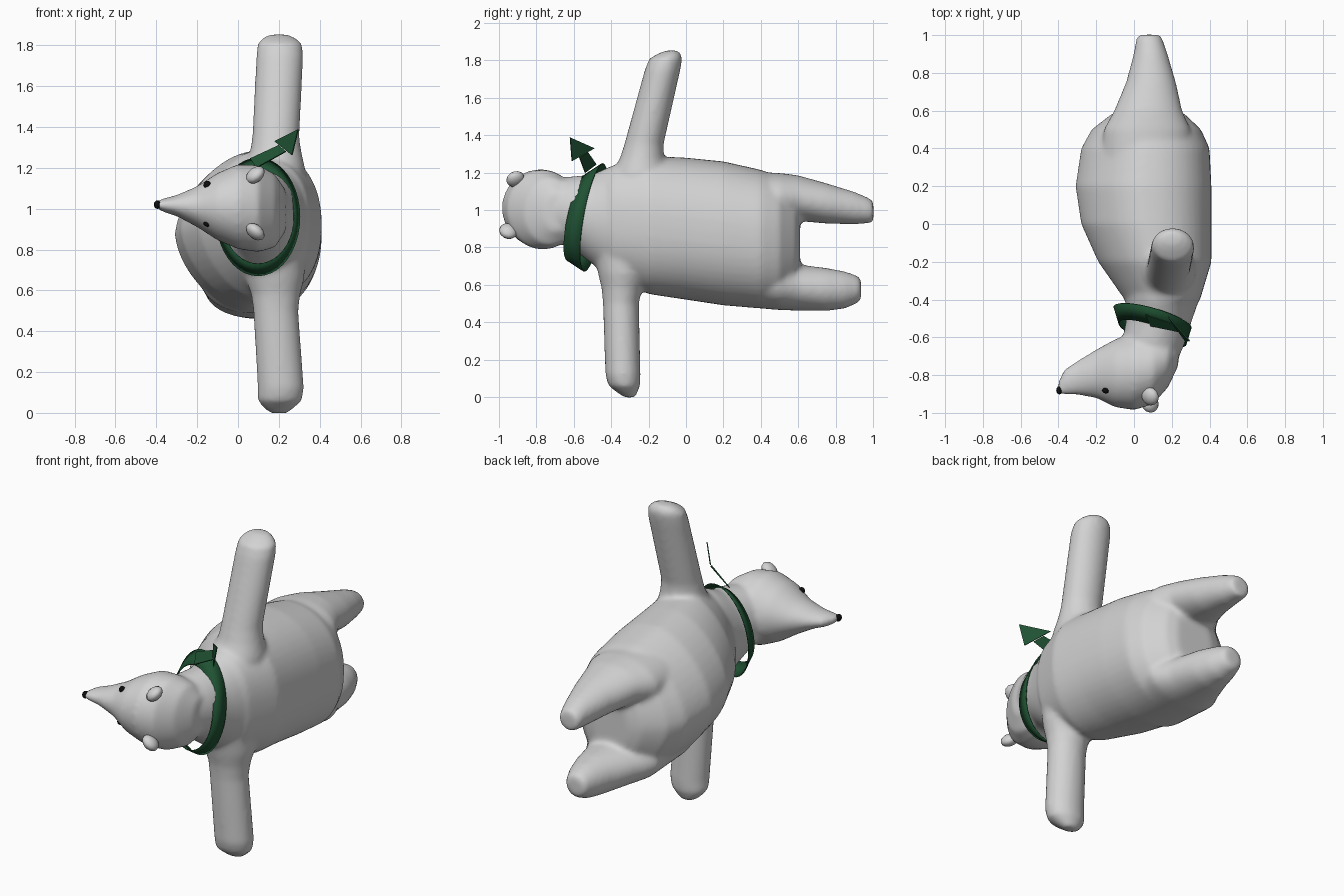
import bpy, bmesh, math
from mathutils import Vector


def material(name, rgb):
    m = bpy.data.materials.new(name)
    m.diffuse_color = (*rgb, 1)
    return m


GREY = material("fur grey", (0.65, 0.65, 0.65))
GREEN = material("scarf green", (0.014, 0.085, 0.033))
BLACK = material("black", (0.004, 0.004, 0.004))


def finish(name, bm, mat, smooth=True):
    bmesh.ops.recalc_face_normals(bm, faces=bm.faces)
    me = bpy.data.meshes.new(name)
    bm.to_mesh(me)
    bm.free()
    me.materials.append(mat)
    for p in me.polygons:
        p.use_smooth = smooth
    ob = bpy.data.objects.new(name, me)
    bpy.context.collection.objects.link(ob)
    return ob


def power(v, e):
    return math.copysign(abs(v) ** (2 / e), v)


def loft(bm, axis, sections, belly=2.0, back=2.0, n=48):
    """Skin superellipses; each section is (position on axis, centre1, radius1, centre2, radius2)."""
    others = [i for i in range(3) if i != axis]
    rings = []
    for t, c1, r1, c2, r2 in sections:
        ring = []
        for k in range(n):
            a = 2 * math.pi * k / n
            e = back if math.cos(a) > 0 else belly
            p = Vector()
            p[axis] = t
            p[others[0]] = c1 + r1 * power(math.cos(a), e)
            p[others[1]] = c2 + r2 * power(math.sin(a), e)
            ring.append(bm.verts.new(p))
        rings.append(ring)
    for a, b in zip(rings, rings[1:]):
        for k in range(n):
            j = (k + 1) % n
            bm.faces.new((a[k], a[j], b[j], b[k]))
    bm.faces.new(rings[0])
    bm.faces.new(rings[-1])


def apply(ob, kind, **settings):
    mod = ob.modifiers.new(kind.lower(), kind)
    for k, v in settings.items():
        setattr(mod, k, v)
    bpy.context.view_layer.objects.active = ob
    bpy.ops.object.modifier_apply(modifier=mod.name)


def ball(name, loc, size, mat, rot=(0, 0, 0)):
    bm = bmesh.new()
    bmesh.ops.create_uvsphere(bm, u_segments=12, v_segments=8, radius=1)
    ob = finish(name, bm, mat)
    ob.location, ob.scale, ob.rotation_euler = loc, size, rot
    return ob


# body: torso, head, arms and legs, fused into one skin
bm = bmesh.new()
loft(bm, 1, [  # torso, along y: pointed belly, fuller back
    (-0.44, .14, .17, .94, .26), (-0.40, .15, .20, .935, .30),
    (-0.20, .11, .30, .92, .37), (0.0, .065, .345, .90, .38),
    (0.20, .05, .36, .875, .385), (0.40, .06, .34, .845, .37),
    (0.50, .065, .29, .835, .345), (0.585, .075, .19, .835, .26),
    (0.61, .08, .12, .83, .2)], belly=1.65, back=2.25)
loft(bm, 1, [  # neck
    (-0.75, .10, .12, 1.0, .16), (-0.62, .105, .168, .99, .188),
    (-0.50, .135, .175, .95, .24), (-0.40, .15, .195, .935, .30),
    (-0.30, .14, .2, .93, .3)])
loft(bm, 0, [  # head and snout, along x
    (-0.405, -.87, .03, 1.02, .014), (-0.37, -.837, .068, 1.017, .032),
    (-0.30, -.815, .09, 1.015, .052), (-0.20, -.793, .128, 1.01, .10),
    (-0.10, -.79, .18, 1.01, .165), (0.0, -.78, .205, 1.01, .208),
    (0.10, -.765, .19, 1.0, .213), (0.18, -.72, .145, .99, .18),
    (0.235, -.69, .06, .99, .10)])
loft(bm, 2, [  # upper arm side
    (1.05, .17, .16, -.25, .18), (1.20, .178, .15, -.242, .15),
    (1.28, .185, .125, -.235, .117), (1.35, .185, .115, -.225, .105),
    (1.75, .205, .115, -.125, .095), (1.81, .205, .108, -.108, .088),
    (1.84, .2, .075, -.085, .055), (1.853, .2, .04, -.075, .03)])
loft(bm, 2, [  # lower arm side
    (0.80, .17, .16, -.33, .17), (0.66, .18, .145, -.335, .135),
    (0.58, .185, .12, -.343, .108), (0.50, .185, .110, -.348, .096),
    (0.12, .21, .113, -.337, .094), (0.06, .205, .108, -.33, .085),
    (0.02, .2, .07, -.312, .05), (-0.002, .2, .04, -.30, .03)])
loft(bm, 1, [  # upper leg
    (0.20, .06, .25, 1.02, .19), (0.50, .07, .23, 1.055, .143),
    (0.60, .075, .18, 1.063, .122), (0.75, .09, .132, 1.035, .108),
    (0.90, .088, .09, 1.01, .087), (0.97, .082, .072, .998, .07),
    (1.002, .08, .06, .99, .058)])
loft(bm, 1, [  # lower leg
    (0.20, .06, .25, .67, .18), (0.50, .07, .23, .60, .135),
    (0.60, .075, .18, .585, .123), (0.75, .09, .132, .575, .115),
    (0.85, .088, .10, .572, .099), (0.91, .082, .075, .575, .076),
    (0.936, .08, .06, .575, .06)])
body = finish("body", bm, GREY)
apply(body, 'REMESH', mode='VOXEL', voxel_size=0.014, use_smooth_shade=True)
apply(body, 'SMOOTH', factor=0.5, iterations=9)

# ears, eyes and nose
ball("ear_upper", (.085, -.912, 1.165), (.052, .05, .034), GREY, (.3, -.7, 0))
ball("ear_lower", (.085, -.95, .887), (.052, .05, .034), GREY, (-.2, .7, 0))
ball("eye_upper", (-.15, -.882, 1.117), (.019, .015, .019), BLACK)
ball("eye_lower", (-.15, -.898, .93), (.019, .017, .019), BLACK)
ball("nose", (-.395, -.88, 1.02), (.017, .022, .021), BLACK)

# scarf: tilted band round the neck, narrowing towards the head
bm = bmesh.new()
N = 40
edges = []
for sx, sz, shift in ((1.0, 1.0, 0.042), (0.87, 0.8, -0.045)):
    ring = []
    for k in range(N):
        a = 2 * math.pi * k / N
        x, z = .204 * math.cos(a), .288 * math.sin(a)
        ring.append(bm.verts.new((.098 + sx * x, -.535 - .27 * x + .17 * z + shift,
                                  .96 + sz * z)))
    edges.append(ring)
for k in range(N):
    j = (k + 1) % N
    bm.faces.new((edges[0][k], edges[0][j], edges[1][j], edges[1][k]))
scarf = finish("scarf_band", bm, GREEN)
apply(scarf, 'SOLIDIFY', thickness=0.006, offset=0)

# scarf tail with a pointed tip
bm = bmesh.new()
for pts in (((.06, -.48, 1.245), (.09, -.54, 1.20), (.235, -.57, 1.28), (.20, -.525, 1.31)),
            ((.295, -.62, 1.388), (.18, -.49, 1.33), (.265, -.61, 1.262))):
    bm.faces.new([bm.verts.new(p) for p in pts])
tail = finish("scarf_tail", bm, GREEN, smooth=False)
apply(tail, 'SOLIDIFY', thickness=0.006, offset=0)
